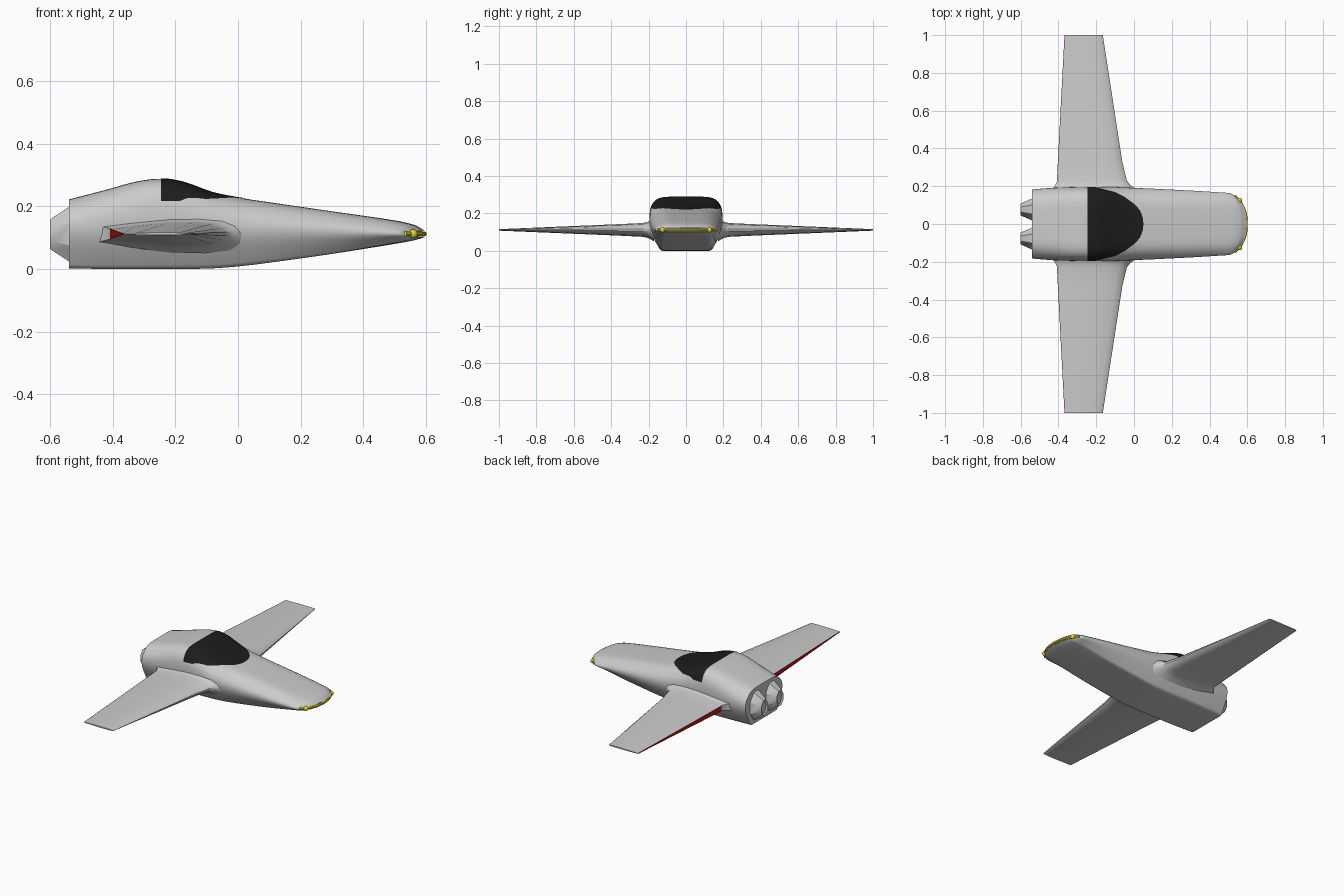
import bpy, bmesh, math
from mathutils import Vector

if "Cube" in bpy.data.objects:
    bpy.data.objects.remove(bpy.data.objects["Cube"])


def material(name, rgb):
    m = bpy.data.materials.new(name)
    m.diffuse_color = (*rgb, 1)
    m.use_nodes = True
    m.node_tree.nodes["Principled BSDF"].inputs["Base Color"].default_value = m.diffuse_color
    return m


dark = material("dark_glass", (0.012, 0.012, 0.012))
yellow = material("yellow", (0.8, 0.68, 0.03))
red = material("red", (0.45, 0.01, 0.01))


def finish(name, bm, mat=None):
    me = bpy.data.meshes.new(name)
    bm.to_mesh(me)
    bm.free()
    ob = bpy.data.objects.new(name, me)
    bpy.context.collection.objects.link(ob)
    if mat:
        me.materials.append(mat)
    return ob


def loft(name, rings, mat=None):
    """Skin a list of closed rings and cap both ends."""
    bm = bmesh.new()
    vs = [[bm.verts.new(p) for p in r] for r in rings]
    n = len(rings[0])
    for a, b in zip(vs, vs[1:]):
        for i in range(n):
            j = (i + 1) % n
            bm.faces.new((a[i], a[j], b[j], b[i]))
    bm.faces.new(vs[0][::-1])
    bm.faces.new(vs[-1])
    bmesh.ops.recalc_face_normals(bm, faces=bm.faces)
    return finish(name, bm, mat)


# Fuselage stations: x, bottom, top, bottom half width, half width, shoulder z, top half width
stations = [
    (-0.54, 0.002, 0.222, 0.13, 0.183, 0.165, 0.125),
    (-0.42, 0.0, 0.253, 0.133, 0.192, 0.195, 0.135),
    (-0.32, 0.0, 0.280, 0.135, 0.195, 0.222, 0.145),
    (-0.24, 0.0, 0.288, 0.135, 0.196, 0.228, 0.15),
    (-0.17, 0.0, 0.276, 0.135, 0.196, 0.215, 0.148),
    (-0.08, 0.002, 0.244, 0.135, 0.195, 0.188, 0.138),
    (0.0, 0.008, 0.228, 0.135, 0.191, 0.172, 0.132),
    (0.1, 0.02, 0.213, 0.135, 0.187, 0.16, 0.128),
    (0.3, 0.048, 0.184, 0.13, 0.177, 0.142, 0.122),
    (0.5, 0.08, 0.155, 0.125, 0.167, 0.126, 0.118),
    (0.565, 0.092, 0.14, 0.122, 0.162, 0.12, 0.115),
    (0.597, 0.102, 0.122, 0.115, 0.147, 0.114, 0.11)]


def smooth(rows, steps=4):
    """Cubic interpolation of every column against x."""
    def slope(i, k):
        a, b = rows[max(i - 1, 0)], rows[min(i + 1, len(rows) - 1)]
        return (b[k] - a[k]) / (b[0] - a[0])
    out = []
    for i in range(len(rows) - 1):
        a, b = rows[i], rows[i + 1]
        h = b[0] - a[0]
        for s in range(steps):
            t = s / steps
            out.append([a[0] + h * t] + [
                (2*t**3 - 3*t*t + 1) * a[k] + (t**3 - 2*t*t + t) * h * slope(i, k)
                + (3*t*t - 2*t**3) * b[k] + (t**3 - t*t) * h * slope(i + 1, k)
                for k in range(1, len(a))])
    return out + [list(rows[-1])]


def bow(x, y, w):
    """Sweep the nose back towards its corners."""
    t = min(max((x - 0.3) / 0.295, 0), 1)
    return x - 0.06 * t * (abs(y) / w) ** 2.5


def section(x, zb, zt, wb, w, zs, wt):
    zl = min(0.105, zs - 0.005)
    poly = [Vector(p) for p in ((0, zb), (wb, zb), (w, zl), (w, zs), (wt, zt), (0, zt))]
    half = [poly[0], Vector((wb * 0.5, zb))]
    for i, f in zip(range(1, 5), (0.12, 0.4, 0.45, 0.42)):
        a, c, b = poly[i].lerp(poly[i - 1], f), poly[i], poly[i].lerp(poly[i + 1], f)
        for s in range(5):
            t = s / 4
            half.append(a * (1 - t) ** 2 + c * 2 * t * (1 - t) + b * t * t)
    half.append(poly[5])
    loop = [(p.x, p.y) for p in half] + [(-p.x, p.y) for p in half[-2:0:-1]]
    return [(bow(x, y, w), y, z) for y, z in loop]


fuselage = loft("fuselage", [section(*r) for r in smooth(stations)])

# Canopy: the hump of the fuselage trimmed to the glass outline
bm = bmesh.new()
bm.from_mesh(fuselage.data)


def trim(co, no):
    bmesh.ops.bisect_plane(bm, geom=bm.verts[:] + bm.edges[:] + bm.faces[:],
                           plane_co=co, plane_no=no, clear_outer=True)


trim((-0.245, 0, 0), (-1, 0, 0))
trim((0, 0, 0.217), (0, 0, -1))
outline = [(-0.2, 0.193), (-0.1, 0.168), (-0.05, 0.143), (0.0, 0.107),
           (0.03, 0.075), (0.045, 0.04), (0.05, 0)]
for (x0, y0), (x1, y1) in zip(outline, outline[1:]):
    for s in (1, -1):
        trim((x0, s * y0, 0), (y0 - y1, s * (x1 - x0), 0))
bm.normal_update()
for v in bm.verts:
    v.co += v.normal * 0.0015
finish("canopy", bm, dark)

# Wings: y, leading edge x, trailing edge x, half thickness
wing_rows = [(0.17, 0.03, -0.45, 0.062), (0.19, 0.005, -0.432, 0.050),
             (0.205, -0.018, -0.417, 0.042), (0.23, -0.038, -0.406, 0.037),
             (0.33, -0.062, -0.401, 0.032), (1.0, -0.165, -0.366, 0.004)]
foil = [(0, 0.15), (0.03, 0.5), (0.12, 0.85), (0.28, 1), (0.5, 0.98), (0.8, 0.7), (1, 0.45)]
ZW = 0.112
for side, s in (("left", 1), ("right", -1)):
    rings = []
    for y, le, te, h in wing_rows:
        up = [(le + (te - le) * u, s * y, ZW + h * t) for u, t in foil]
        rings.append(up + [(x, yy, 2 * ZW - z) for x, yy, z in up[::-1]])
    loft(side + "_wing", rings)
    # Red strip on the blunt trailing edge
    loft(side + "_trailing_strip", [
        [(te + dx, s * y, ZW + k * h * 0.45)
         for dx, k in ((0.002, 1), (-0.002, 1), (-0.002, -1), (0.002, -1))]
        for y, le, te, h in wing_rows[3:]], red)

    # Tapered eight-sided engine nozzle
    nozzle = [(-0.535, 0.060, 0.090), (-0.59, 0.036, 0.054), (-0.6, 0.031, 0.047),
              (-0.592, 0.022, 0.036)]
    loft(side + "_nozzle", [
        [(x, s * 0.077 + ry * math.cos(a) / 0.924, 0.111 + rz * math.sin(a) / 0.924)
         for a in [math.pi / 8 + i * math.pi / 4 for i in range(8)]]
        for x, ry, rz in nozzle])

    # Yellow lamp on the nose corner
    lamp = bmesh.new()
    bmesh.ops.create_uvsphere(lamp, u_segments=16, v_segments=10, radius=0.014)
    ob = finish(side + "_nose_lamp", lamp, yellow)
    ob.location = (0.559, s * 0.125, 0.112)

# Yellow strip wrapped round the nose
path = [-0.15 + 0.3 * i / 24 for i in range(25)]
loft("nose_strip", [
    [(bow(0.595, y, 0.147) + 0.007 * math.cos(a), y * (1 + 0.03 * math.cos(a)),
      0.112 + 0.008 * math.sin(a)) for a in [i * math.pi / 4 for i in range(8)]]
    for y in path], yellow)

# Smooth shading with sharp edges kept
bpy.ops.object.select_all(action='DESELECT')
for ob in bpy.context.scene.objects:
    ob.select_set(True)
bpy.context.view_layer.objects.active = fuselage
bpy.ops.object.shade_smooth_by_angle(angle=math.radians(30))
